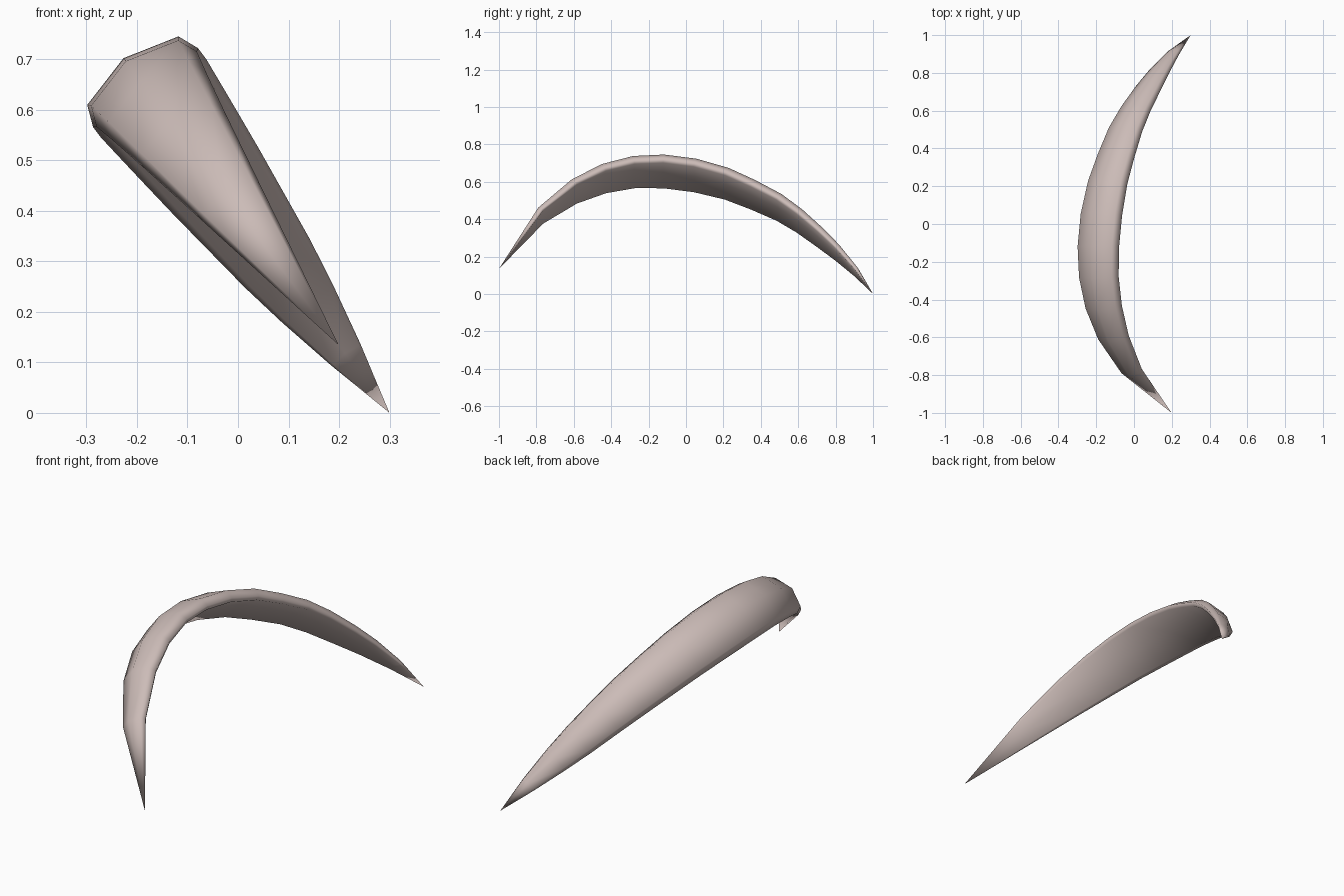
import bpy, bmesh
from mathutils import Vector

if "Cube" in bpy.data.objects:
    bpy.data.objects.remove(bpy.data.objects["Cube"])

# Frame of the tilted arc plane: Y runs along the blade, N points outward, W across
W = Vector((0.8, 0, 0.6))
N = Vector((-0.6, 0, 0.8))
Y = Vector((0, 1, 0))
OFFSET = 0.24                      # position of the arc plane along W

# Stations along the arc: y, height along N, full width
stations = [(-1.0, -0.012, 0), (-0.78, 0.346, 0.125), (-0.6, 0.51, 0.182),
            (-0.44, 0.597, 0.214), (-0.28, 0.641, 0.232), (-0.12, 0.646, 0.243),
            (0.05, 0.619, 0.243), (0.22, 0.563, 0.232), (0.36, 0.489, 0.217),
            (0.5, 0.404, 0.199), (0.61, 0.312, 0.177), (0.72, 0.2, 0.15),
            (0.81, 0.1, 0.118), (0.91, -0.03, 0.068), (1.0, -0.18, 0)]

# Cross-section at full width: domed back, bevelled rim, hollowed inside
half = [(0.113, 0.021), (0.13, -0.021), (0.113, -0.035)]
section = [(0, 0.052)] + half + [(0, -0.014)] + [(-w, n) for w, n in reversed(half)]

centres = [Y * y + N * u + W * OFFSET for y, u, _ in stations]
bm = bmesh.new()
rings = []
for i in range(1, len(stations) - 1):
    tangent = (centres[i + 1] - centres[i - 1]).normalized()
    out = W.cross(tangent)
    if out.dot(N) < 0:
        out.negate()
    s = stations[i][2] / 0.243
    t = s ** 0.8                   # thickness tapers a little slower than width
    rings.append([bm.verts.new(centres[i] + W * (w * s) + out * (n * t))
                  for w, n in section])

# Skin between the rings, then close to a point at both tips
k = len(section)
for a, b in zip(rings, rings[1:]):
    for j in range(k):
        bm.faces.new((a[j], a[(j + 1) % k], b[(j + 1) % k], b[j]))
for ring, tip in ((rings[0], centres[0]), (rings[-1], centres[-1])):
    p = bm.verts.new(tip)
    for j in range(k):
        bm.faces.new((ring[j], ring[(j + 1) % k], p))
bmesh.ops.recalc_face_normals(bm, faces=bm.faces)
for f in bm.faces:
    f.smooth = True

mesh = bpy.data.meshes.new("curved_blade")
bm.to_mesh(mesh)
bm.free()
mat = bpy.data.materials.new("pale_pink_beige")
mat.diffuse_color = (0.6, 0.5, 0.475, 1)
mat.use_nodes = True
mat.node_tree.nodes["Principled BSDF"].inputs["Base Color"].default_value = mat.diffuse_color
mesh.materials.append(mat)
blade = bpy.data.objects.new("curved_blade", mesh)
bpy.context.collection.objects.link(blade)
